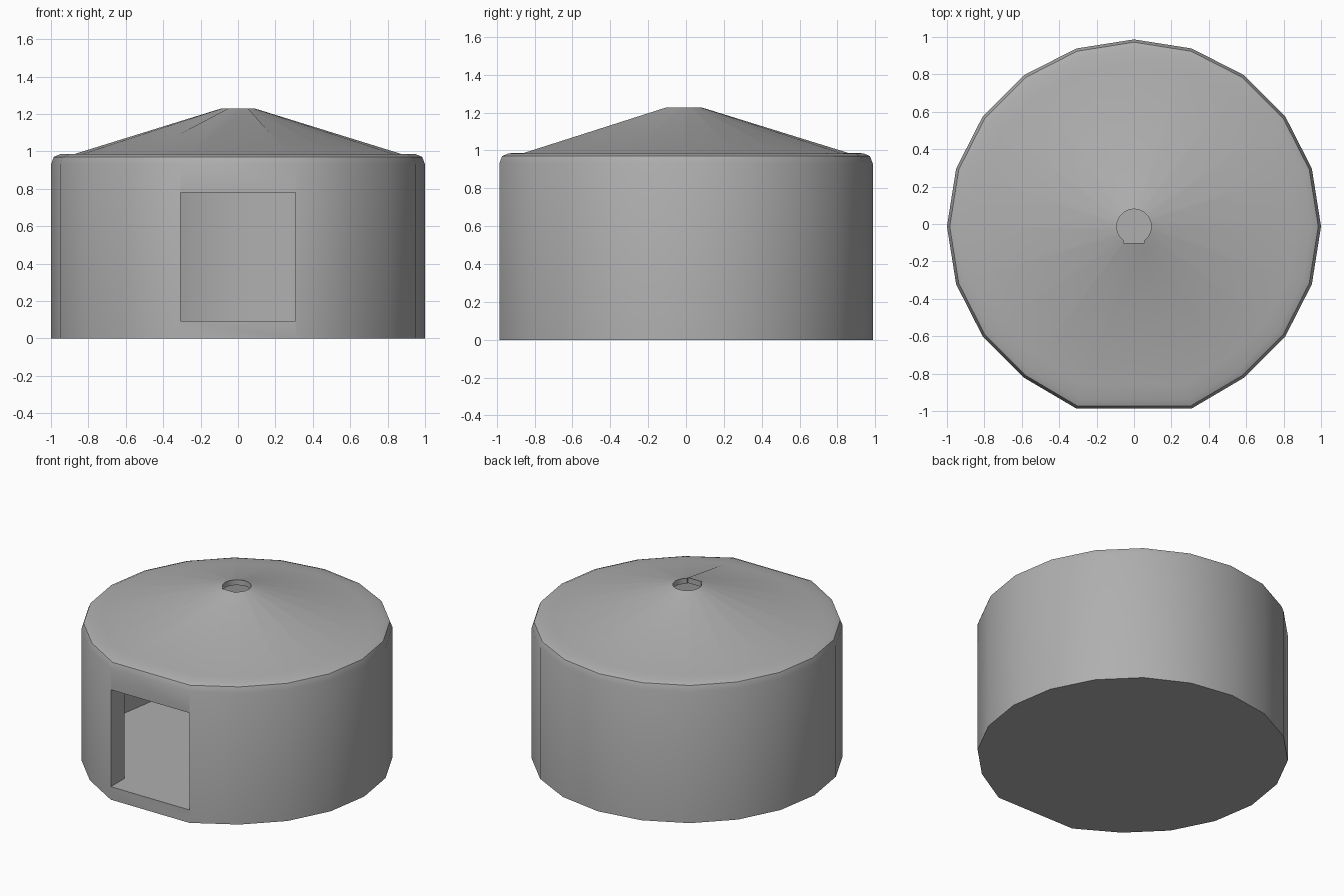
import bpy, bmesh, math

cube = bpy.data.objects.get("Cube")
if cube:
    bpy.data.objects.remove(cube, do_unlink=True)

SIDES = 20
CENTRE_Y = -0.013

grey = bpy.data.materials.new("plain grey")
grey.use_nodes = True
colour = (0.43, 0.43, 0.43, 1)
grey.diffuse_color = colour
grey.node_tree.nodes["Principled BSDF"].inputs["Base Color"].default_value = colour


def ring(bm, r, z, front_push=0.0, front_x=None):
    """Regular ring with its front corner left out, giving a flat door side."""
    verts = []
    for i in range(1, SIDES):
        a = -math.pi / 2 + i * math.tau / SIDES
        x, y = r * math.cos(a), r * math.sin(a) + CENTRE_Y
        if i in (1, SIDES - 1):
            y -= front_push
            if front_x:
                x = math.copysign(front_x, x)
        verts.append(bm.verts.new((x, y, z)))
    return verts


# Hollow round hut: outer wall, rim, roof, smoke hole, ceiling, inner wall, floor
sections = [
    (1.0, 0.0, 0.022), (1.0, 0.93, 0.022), (0.985, 0.97, 0.022),
    (0.95, 0.985, 0.02), (0.87, 0.987, 0.015),
    (0.093, 1.228, 0.0, 0.055), (0.093, 1.19, 0.0, 0.055),
    (0.88, 0.92), (0.88, 0.09),
]
bm = bmesh.new()
rings = [ring(bm, *s) for s in sections]
for low, high in zip(rings, rings[1:]):
    for i in range(len(low)):
        j = (i + 1) % len(low)
        bm.faces.new((low[i], low[j], high[j], high[i]))
bm.faces.new(rings[0])
bm.faces.new(rings[-1])
bmesh.ops.recalc_face_normals(bm, faces=bm.faces)
mesh = bpy.data.meshes.new("round_hut")
bm.to_mesh(mesh)
bm.free()
mesh.materials.append(grey)
hut = bpy.data.objects.new("round_hut", mesh)
bpy.context.collection.objects.link(hut)

# Doorway cut through the flat front side
bpy.ops.mesh.primitive_cube_add(size=1, location=(0, -0.95, 0.436))
cutter = bpy.context.object
cutter.name = "doorway_cutter"
cutter.scale = (0.616, 0.5, 0.688)
cutter.hide_render = True
cutter.data.materials.append(grey)
bpy.context.view_layer.update()

bpy.ops.object.select_all(action='DESELECT')
hut.select_set(True)
bpy.context.view_layer.objects.active = hut
cut = hut.modifiers.new("doorway", 'BOOLEAN')
cut.operation = 'DIFFERENCE'
cut.solver = 'EXACT'
cut.object = cutter
bpy.ops.object.modifier_apply(modifier=cut.name)
bpy.data.objects.remove(cutter, do_unlink=True)

# Soft wall and roof, crisp rim and openings
bpy.ops.object.shade_smooth_by_angle(angle=math.radians(35))
